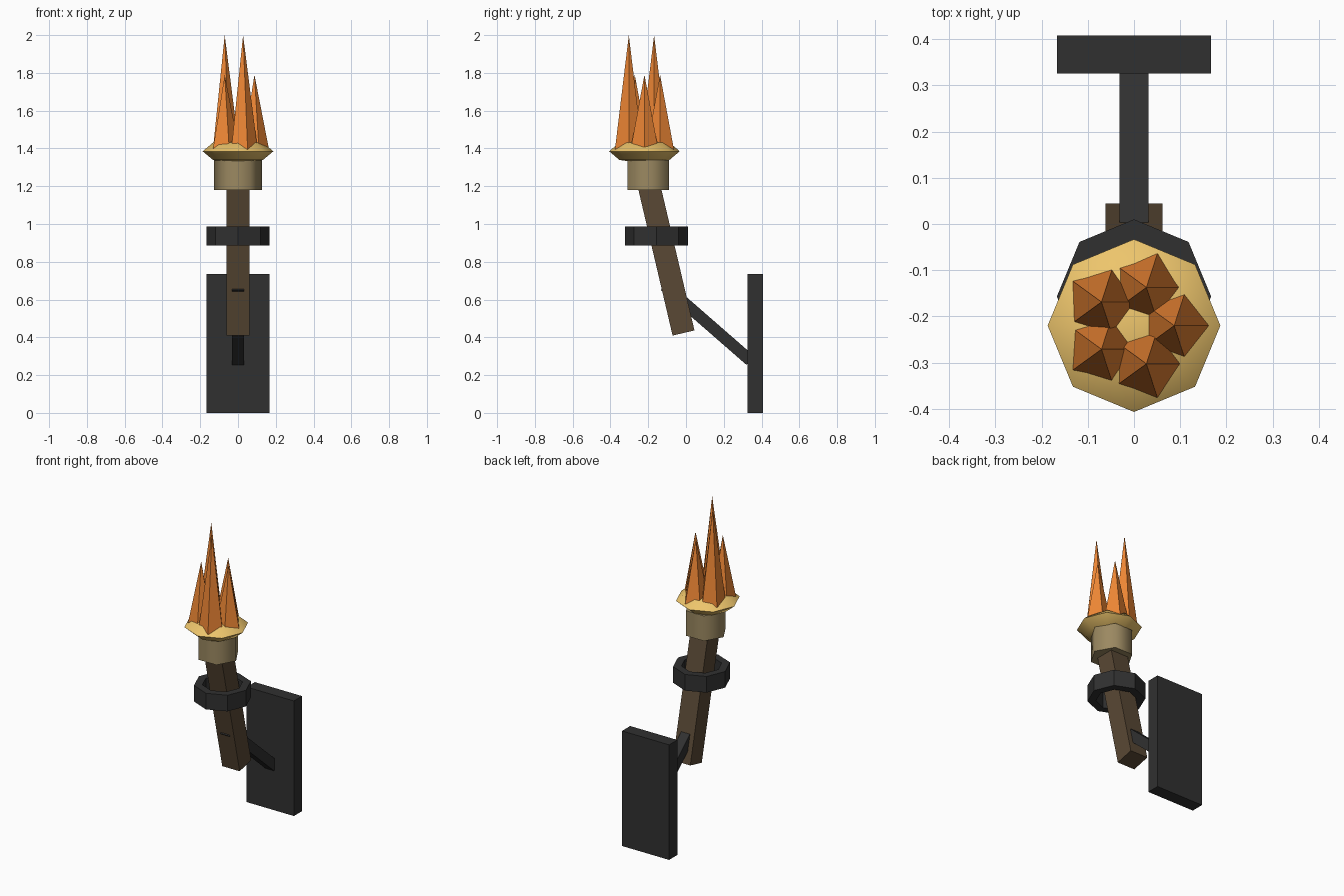
import bpy, bmesh
from math import sin, cos, pi, radians
from mathutils import Vector, Matrix

if "Cube" in bpy.data.objects:
    bpy.data.objects.remove(bpy.data.objects["Cube"])


def material(name, rgb):
    m = bpy.data.materials.new(name)
    m.diffuse_color = (*rgb, 1)
    m.use_nodes = True
    m.node_tree.nodes["Principled BSDF"].inputs["Base Color"].default_value = m.diffuse_color
    return m


IRON = material("iron", (0.03, 0.03, 0.03))
WOOD = material("wood", (0.10, 0.065, 0.035))
WRAP = material("wrap", (0.33, 0.25, 0.12))
EMBER = material("ember", (0.85, 0.56, 0.15))
FIRE = material("fire", (0.85, 0.24, 0.035))


def finish(bm, name, mat, smooth=None):
    bmesh.ops.recalc_face_normals(bm, faces=bm.faces)
    mesh = bpy.data.meshes.new(name)
    bm.to_mesh(mesh)
    bm.free()
    ob = bpy.data.objects.new(name, mesh)
    bpy.context.collection.objects.link(ob)
    mesh.materials.append(mat)
    if smooth:
        bpy.ops.object.select_all(action='DESELECT')
        ob.select_set(True)
        bpy.context.view_layer.objects.active = ob
        bpy.ops.object.shade_smooth_by_angle(angle=radians(smooth))
    return ob


def bar(name, start, end, width, depth, mat):
    """Box running between two points of the y-z plane."""
    a, b = Vector((0, *start)), Vector((0, *end))
    d = (b - a).normalized()
    x = Vector((1, 0, 0))
    frame = Matrix((x, d.cross(x), d)).transposed().to_4x4()
    bm = bmesh.new()
    bmesh.ops.create_cube(bm, size=1, matrix=Matrix.Translation((a + b) / 2) @ frame
                          @ Matrix.Diagonal((width, depth, (b - a).length, 1)))
    finish(bm, name, mat)


def lathe(name, profile, sides, centre, mat, smooth=None, closed=False):
    """Revolve (radius, z) points; the first corner points along +x."""
    bm = bmesh.new()
    rings = []
    for r, z in profile:
        n = sides if r > 0 else 1
        rings.append([bm.verts.new((centre[0] + r * cos(2 * pi * i / sides),
                                    centre[1] + r * sin(2 * pi * i / sides), z))
                      for i in range(n)])
    pairs = list(zip(rings, rings[1:]))
    if closed:
        pairs.append((rings[-1], rings[0]))
    for lo, hi in pairs:
        for i in range(sides):
            j = (i + 1) % sides
            quad = [lo[i % len(lo)], lo[j % len(lo)], hi[j % len(hi)], hi[i % len(hi)]]
            bm.faces.new(list(dict.fromkeys(quad)))
    if not closed:
        for ring in (rings[0], rings[-1]):
            if len(ring) > 1:
                bm.faces.new(ring)
    finish(bm, name, mat, smooth)


# Wall mount, bracket arm and slanted wooden handle
bar("wall_plate", (0.367, 0), (0.367, 0.735), 0.333, 0.082, IRON)
bar("bracket_arm", (0.34, 0.278), (-0.113, 0.673), 0.062, 0.062, IRON)
bar("handle", (-0.013, 0.423), (-0.207, 1.25), 0.123, 0.119, WOOD)

# Octagonal holding ring
lathe("holding_ring", [(0.167, 0.885), (0.167, 0.988), (0.118, 0.988), (0.118, 0.885)],
      8, (0, -0.157), IRON, closed=True)

# Hexagonal wrapped head and flattened glowing ember bed
lathe("torch_head", [(0.126, 1.18), (0.126, 1.34)], 6, (0, -0.2), WRAP, smooth=65)
bed = [(0.187 * max(0, round(cos(a), 6)), 1.385 + 0.065 * sin(a))
       for a in (k * pi / 4 for k in range(-2, 3))]
lathe("ember_bed", bed, 8, (0, -0.22), EMBER, smooth=80)

# Five flames in a circle, two of them tall
for k, tip in enumerate((1.79, 1.79, 2.0, 1.79, 2.0)):
    a = 2 * pi * k / 5
    lathe(f"flame_{k + 1}", [(0.077, 1.395), (0, tip)], 5,
          (0.087 * cos(a), -0.22 + 0.087 * sin(a)), FIRE)
